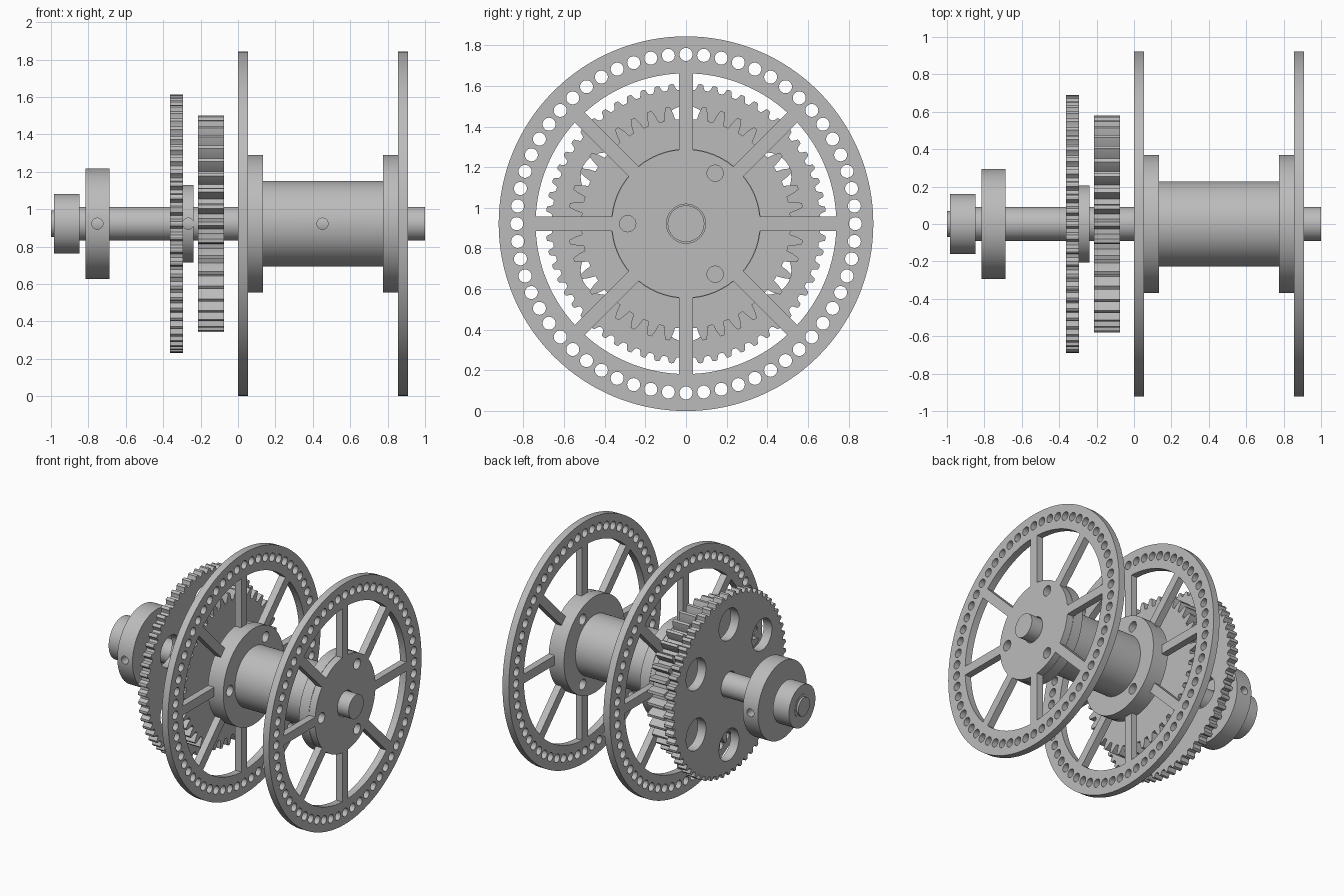
import bpy, bmesh
from math import sin, cos, asin, pi, radians
from mathutils import Matrix

cube = bpy.data.objects.get("Cube")
if cube:
    bpy.data.objects.remove(cube, do_unlink=True)

AXIS_Z = 0.922
BORE = 0.096

metal = bpy.data.materials.new("plain grey metal")
metal.use_nodes = True
GREY = (0.5, 0.5, 0.5, 1)
metal.diffuse_color = GREY
metal.node_tree.nodes["Principled BSDF"].inputs["Base Color"].default_value = GREY

# Maps an outline's plane to y-z and its depth to x, on the shaft axis
TO_AXLE = Matrix(((0, 0, 1, 0), (1, 0, 0, 0), (0, 1, 0, AXIS_Z), (0, 0, 0, 1)))


def polar(r, a):
    return (r * cos(a), r * sin(a))


def circle(r, sides=96, ring=0, angle=0):
    cx, cy = polar(ring, angle)
    return [(cx + r * cos(2 * pi * i / sides), cy + r * sin(2 * pi * i / sides))
            for i in range(sides)]


def hole_ring(r, ring, count, start=0, sides=24):
    return [circle(r, sides, ring, start + 2 * pi * i / count) for i in range(count)]


def gear_outline(teeth, tooth):
    """tooth: (fraction of pitch, radius) points for one tooth"""
    step = 2 * pi / teeth
    return [polar(r, pi / 2 + (i + f) * step) for i in range(teeth) for f, r in tooth]


def window(r_in, r_out, half_spoke, start, sweep, steps=14):
    """Opening between two parallel-sided spokes"""
    pts = []
    for r, order in ((r_in, range(steps + 1)), (r_out, range(steps, -1, -1))):
        trim = asin(half_spoke / r)
        pts += [polar(r, start + trim + (sweep - 2 * trim) * i / steps) for i in order]
    return pts


def extrude(name, x0, x1, outline, holes=()):
    """Extrude an outline with holes along the axle from x0 to x1"""
    curve = bpy.data.curves.new(name, "CURVE")
    curve.dimensions = "2D"
    curve.fill_mode = "BOTH"
    curve.extrude = (x1 - x0) / 2
    for loop in [outline, *holes]:
        spline = curve.splines.new("POLY")
        spline.points.add(len(loop) - 1)
        for p, (u, v) in zip(spline.points, loop):
            p.co = (u, v, 0, 1)
        spline.use_cyclic_u = True
    ob = bpy.data.objects.new(name, curve)
    bpy.context.collection.objects.link(ob)
    bpy.ops.object.select_all(action="DESELECT")
    ob.select_set(True)
    bpy.context.view_layer.objects.active = ob
    bpy.ops.object.convert(target="MESH")
    ob = bpy.context.view_layer.objects.active
    mesh = ob.data
    mesh.transform(Matrix.Translation(((x0 + x1) / 2, 0, 0)) @ TO_AXLE)
    bm = bmesh.new()
    bm.from_mesh(mesh)
    bmesh.ops.remove_doubles(bm, verts=bm.verts, dist=0.0001)
    bmesh.ops.recalc_face_normals(bm, faces=bm.faces)
    bm.to_mesh(mesh)
    bm.free()
    mesh.materials.clear()
    mesh.materials.append(metal)
    bpy.ops.object.shade_smooth_by_angle(angle=radians(25))
    return ob


def drill(ob, x, r=0.03):
    """Set-screw hole straight through from front to back"""
    bpy.ops.mesh.primitive_cylinder_add(vertices=24, radius=r, depth=2,
                                        location=(x, 0, AXIS_Z), rotation=(pi / 2, 0, 0))
    cutter = bpy.context.object
    cutter.hide_render = True
    cutter.data.materials.append(metal)
    mod = ob.modifiers.new("screw hole", "BOOLEAN")
    mod.operation = "DIFFERENCE"
    mod.solver = "EXACT"
    mod.object = cutter
    bpy.ops.object.select_all(action="DESELECT")
    ob.select_set(True)
    bpy.context.view_layer.objects.active = ob
    bpy.ops.object.modifier_apply(modifier=mod.name)
    bpy.data.objects.remove(cutter, do_unlink=True)
    bpy.ops.object.shade_smooth_by_angle(angle=radians(25))


# Shaft with a stepped end
extrude("shaft", -0.985, 1.0, circle(0.09))
extrude("shaft_tip", -1.0, -0.98, circle(0.07))

# Bearing and stop collar
extrude("bearing", -0.983, -0.848, circle(0.16), [circle(0.088)])
collar = extrude("stop_collar", -0.815, -0.687, circle(0.295), [circle(BORE)])
drill(collar, -0.752)

# Large fine-toothed gear with six lightening holes, and its hub
fine_tooth = [(-0.36, 0.66), (-0.26, 0.67), (-0.17, 0.688), (0, 0.691),
              (0.17, 0.688), (0.26, 0.67), (0.36, 0.66)]
extrude("large_gear", -0.364, -0.294, gear_outline(60, fine_tooth),
        hole_ring(0.12, 0.46, 6, pi / 2, 40) + [circle(BORE)])
gear_hub = extrude("large_gear_hub", -0.294, -0.238, circle(0.207), [circle(BORE)])
drill(gear_hub, -0.266)

# Small wide gear
coarse_tooth = [(-0.34, 0.515), (-0.25, 0.548), (-0.11, 0.58),
                (0.11, 0.58), (0.25, 0.548), (0.34, 0.515)]
extrude("small_gear", -0.214, -0.075, gear_outline(40, coarse_tooth), [circle(BORE)])

# Drum
drum = extrude("drum", 0.13, 0.776, circle(0.228), [circle(BORE)])
drill(drum, 0.452)

# Two spoked wheels with perforated rims, each bolted to a drum flange
bolt_holes = hole_ring(0.04, 0.287, 3, pi / 3)
wheel_holes = (hole_ring(0.032, 0.833, 60) + bolt_holes + [circle(BORE)]
               + [window(0.365, 0.74, 0.035, i * pi / 4, pi / 4) for i in range(8)])
for side, wheel_x, flange_x in (("right", 0.0, 0.053), ("left", 0.855, 0.775)):
    extrude(side + "_spoked_wheel", wheel_x, wheel_x + 0.053, circle(0.922, 128), wheel_holes)
    extrude(side + "_drum_flange", flange_x, flange_x + 0.08, circle(0.368),
            bolt_holes + [circle(BORE)])
